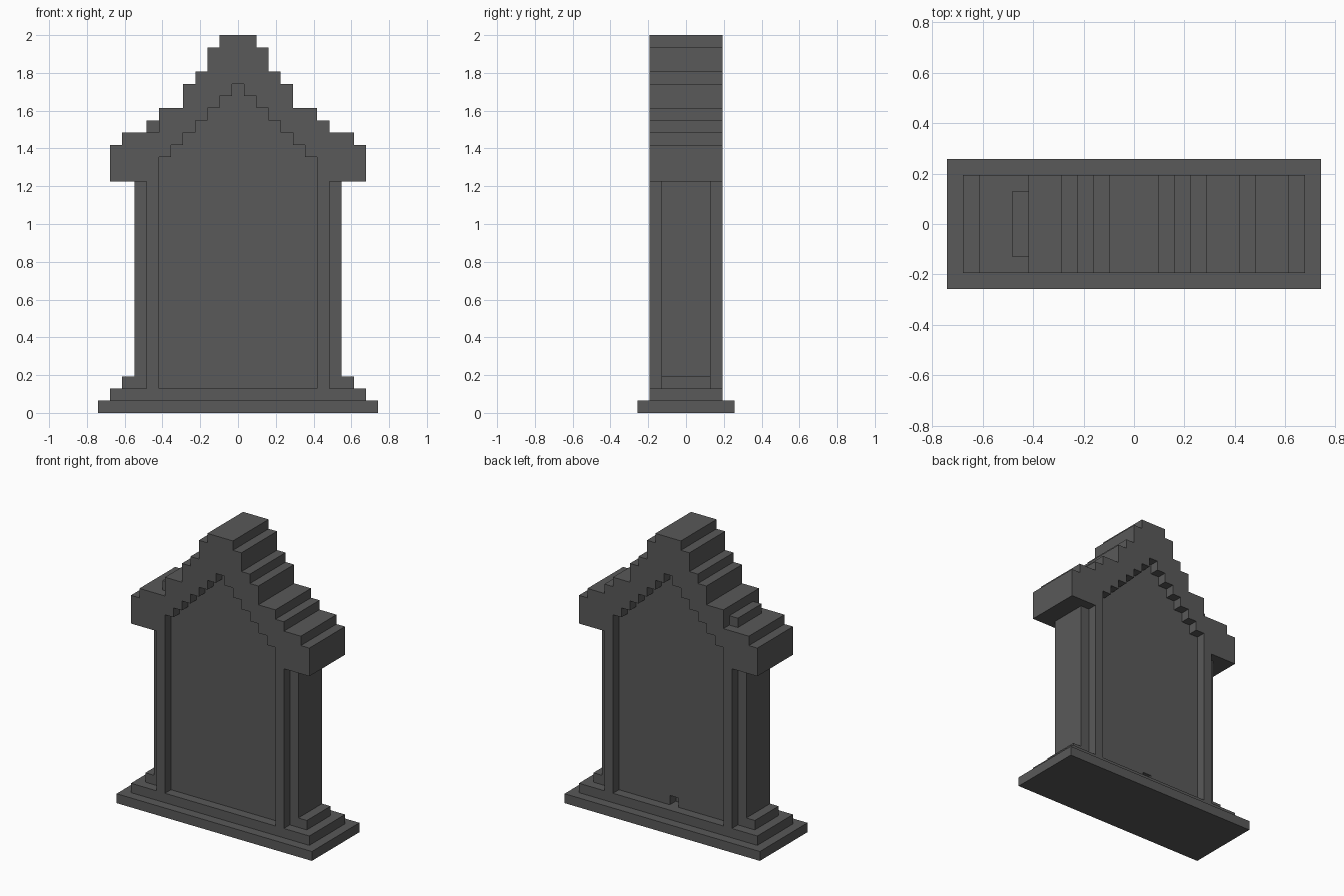
import bpy
import bmesh

cube = bpy.data.objects.get("Cube")
if cube:
    bpy.data.objects.remove(cube, do_unlink=True)

U = 2 / 31  # one block of the stepped design

# Single dark stone colour
stone = bpy.data.materials.new("dark grey stone")
stone.use_nodes = True
COLOUR = (0.1, 0.1, 0.1, 1)
stone.diffuse_color = COLOUR
bsdf = stone.node_tree.nodes["Principled BSDF"]
bsdf.inputs["Base Color"].default_value = COLOUR
bsdf.inputs["Roughness"].default_value = 0.9


def slab(name, outline, y0, y1):
    """Extrude an (x, z) outline, given in blocks, from y0 to y1."""
    bm = bmesh.new()
    verts = [bm.verts.new((x * U, y0 * U, z * U)) for x, z in outline]
    face = bm.faces.new(verts)
    out = bmesh.ops.extrude_face_region(bm, geom=[face])
    moved = [v for v in out["geom"] if isinstance(v, bmesh.types.BMVert)]
    bmesh.ops.translate(bm, verts=moved, vec=(0, (y1 - y0) * U, 0))
    bmesh.ops.recalc_face_normals(bm, faces=bm.faces)
    mesh = bpy.data.meshes.new(name)
    bm.to_mesh(mesh)
    bm.free()
    mesh.materials.append(stone)
    obj = bpy.data.objects.new(name, mesh)
    bpy.context.collection.objects.link(obj)
    return obj


def box(name, x0, x1, y0, y1, z0, z1):
    return slab(name, [(x0, z0), (x1, z0), (x1, z1), (x0, z1)], y0, y1)


def stairs(z, steps):
    """Climb inwards: each step is (half width, top height)."""
    points = []
    for x, top in steps:
        points += [(x, z), (x, top)]
        z = top
    return points


def mirrored(points):
    return [(-x, z) for x, z in reversed(points)]


# Base tiers
box("base_plinth", -11.5, 11.5, -4, 4, 0, 1)
box("base_step", -10.5, 10.5, -3, 3, 1, 2)

# Stepped gable roof with the door frame, one continuous arch
upper = [(6.5, 25), (4.5, 27), (3.5, 28), (2.5, 30), (1.5, 31)]
eaves = [(10.5, 22), (9.5, 23)]
right_roof = stairs(19, eaves + [(7.5, 24)] + upper)
left_roof = mirrored(stairs(19, eaves + upper))
opening = stairs(2, [(6.5 - i, 21 + i) for i in range(7)])
arch = ([(6.5, 2), (7.5, 2), (7.5, 19)] + right_roof + left_roof
        + [(-7.5, 19), (-7.5, 2)] + mirrored(opening) [::-1]
        + opening[:0:-1])
slab("roof_and_frame", arch, -3, 3)

# Short block on the left-out step of the roof
box("roof_block", -7.5, -6.5, -2, 2, 23, 24)

# Recessed panel; its back layer has a small notch at the floor
panel = opening + mirrored(opening)
slab("door_panel", panel, -2, 1)
notch = [(-0.5, 2), (-0.5, 3), (0.5, 3), (0.5, 2)]
slab("door_panel_back", panel + notch, 1, 2)

# Side pillars with a stepped foot
pillar = [(7.5, 2), (9.5, 2), (9.5, 3), (8.5, 3), (8.5, 19), (7.5, 19)]
slab("left_pillar", pillar, -2, 2)
slab("right_pillar", mirrored(pillar), -2, 2)
